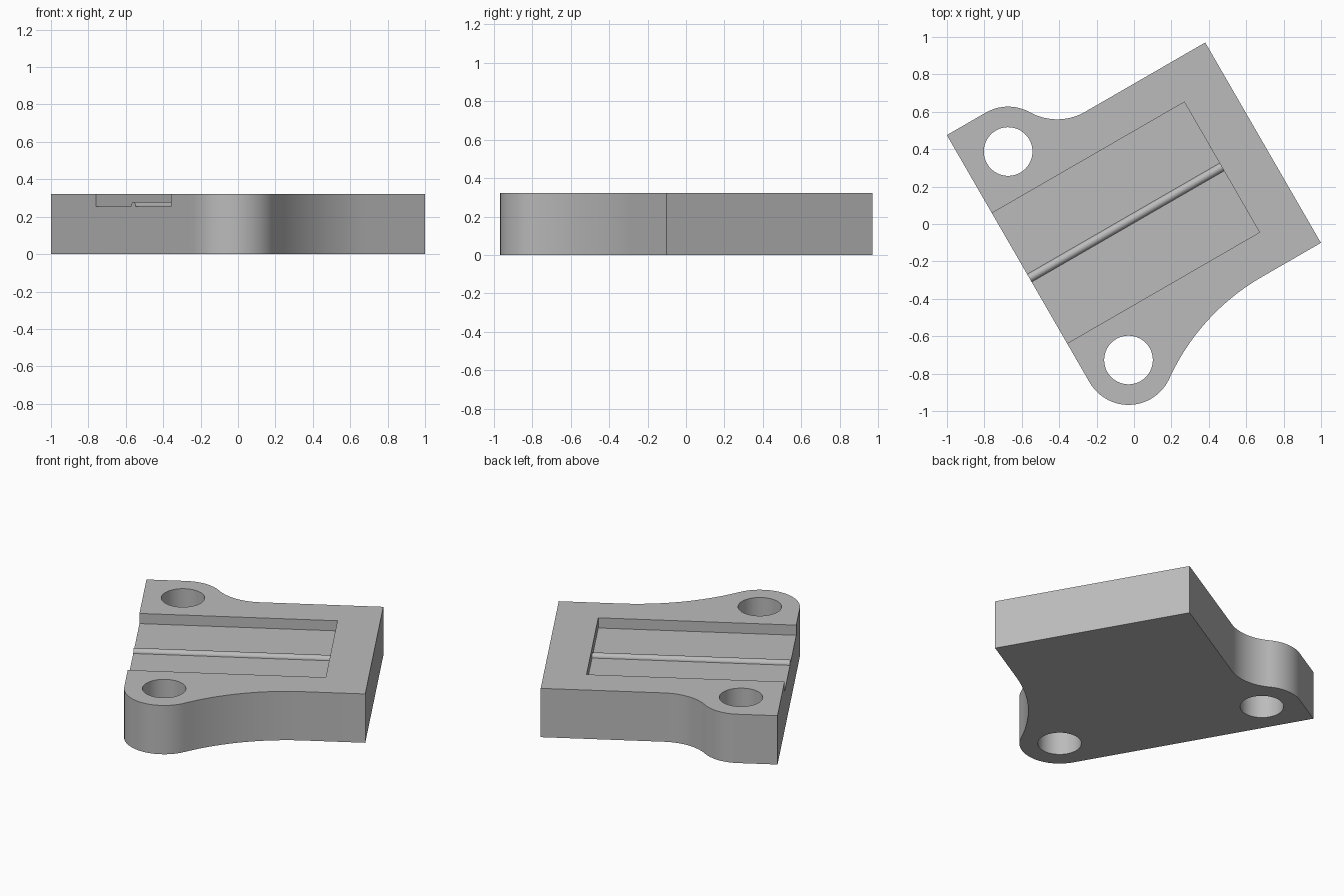
import bpy, bmesh, math
from mathutils import Vector, Matrix

if "Cube" in bpy.data.objects:
    bpy.data.objects.remove(bpy.data.objects["Cube"], do_unlink=True)

HEIGHT, FLOOR = 0.322, 0.255
LEFT, RIGHT, BACK, FRONT = -0.629, 0.815, 0.65, -0.587
LOBE, HOLE = 0.24, 0.13
HOLE_U, BACK_HOLE_V, FRONT_HOLE_V = -0.389, 0.672, -0.615
TURN = Matrix.Rotation(math.radians(30), 4, "Z")  # the plate sits turned on its base

grey = bpy.data.materials.new("Plain grey")
grey.use_nodes = True
grey.diffuse_color = (0.5, 0.5, 0.5, 1)
grey.node_tree.nodes["Principled BSDF"].inputs["Base Color"].default_value = (0.5, 0.5, 0.5, 1)


def arc(cu, cv, r, start, end, n=24):
    """Points along an arc, angles in radians."""
    return [(cu + r * math.cos(start + (end - start) * i / n),
             cv + r * math.sin(start + (end - start) * i / n)) for i in range(n + 1)]


def prism(name, points, sweep):
    """Extrude a closed 3D profile along a vector."""
    bm = bmesh.new()
    face = bm.faces.new([bm.verts.new(p) for p in points])
    top = bmesh.ops.extrude_face_region(bm, geom=[face])["geom"]
    bmesh.ops.translate(bm, vec=Vector(sweep),
                        verts=[g for g in top if isinstance(g, bmesh.types.BMVert)])
    bmesh.ops.recalc_face_normals(bm, faces=bm.faces)
    mesh = bpy.data.meshes.new(name)
    bm.to_mesh(mesh)
    bm.free()
    mesh.transform(TURN)
    mesh.materials.append(grey)
    obj = bpy.data.objects.new(name, mesh)
    bpy.context.collection.objects.link(obj)
    return obj


def smooth(obj):
    bpy.ops.object.select_all(action="DESELECT")
    obj.select_set(True)
    bpy.context.view_layer.objects.active = obj
    bpy.ops.object.shade_smooth_by_angle(angle=math.radians(30))


def fillet(hole_v, edge_v, r, side):
    """Concave arc tangent to a lobe and a straight edge: centre and joint angle."""
    cv = edge_v + side * r
    cu = HOLE_U + math.sqrt((LOBE + r) ** 2 - (cv - hole_v) ** 2)
    return cu, cv, math.atan2(cv - hole_v, cu - HOLE_U)


# Plate outline: two mounting lobes blended into a rectangular block
half = math.pi / 2
front_r, back_r = 1.2, 0.3
fu, fv, fa = fillet(FRONT_HOLE_V, FRONT, front_r, -1)
bu, bv, ba = fillet(BACK_HOLE_V, BACK, back_r, 1)
outline = arc(HOLE_U, FRONT_HOLE_V, LOBE, -math.pi, fa)
outline += arc(fu, fv, front_r, fa + math.pi, half)[1:]
outline += [(RIGHT, FRONT), (RIGHT, BACK)]
outline += arc(bu, bv, back_r, -half, ba - math.pi)
outline += arc(HOLE_U, BACK_HOLE_V, LOBE, ba, half)[1:]
outline += [(LEFT, BACK_HOLE_V + LOBE)]
plate = prism("mounting_plate", [(u, v, 0) for u, v in outline], (0, 0, HEIGHT))

# Cutters: two through holes and a pocket open at one side
cutters = []
for name, v in (("back_hole_cutter", BACK_HOLE_V), ("front_hole_cutter", FRONT_HOLE_V)):
    ring = arc(HOLE_U, v, HOLE, 0, 2 * math.pi, 64)[:-1]
    cutters.append(prism(name, [(a, b, -0.1) for a, b in ring], (0, 0, HEIGHT + 0.2)))
pocket = [(LEFT - 0.1, -0.374), (0.559, -0.374), (0.559, 0.43), (LEFT - 0.1, 0.43)]
cutters.append(prism("pocket_cutter", [(u, v, FLOOR) for u, v in pocket], (0, 0, 0.2)))

bpy.context.view_layer.objects.active = plate
for cutter in cutters:
    mod = plate.modifiers.new(cutter.name, "BOOLEAN")
    mod.operation, mod.solver, mod.object = "DIFFERENCE", "EXACT", cutter
    bpy.ops.object.modifier_apply(modifier=mod.name)
    bpy.data.objects.remove(cutter, do_unlink=True)
smooth(plate)

# Half-round rib along the pocket floor
profile = arc(0.029, FLOOR, 0.024, 0, math.pi, 16)
rib = prism("pocket_rib", [(LEFT, v, z) for v, z in profile], (0.559 - LEFT, 0, 0))
smooth(rib)
